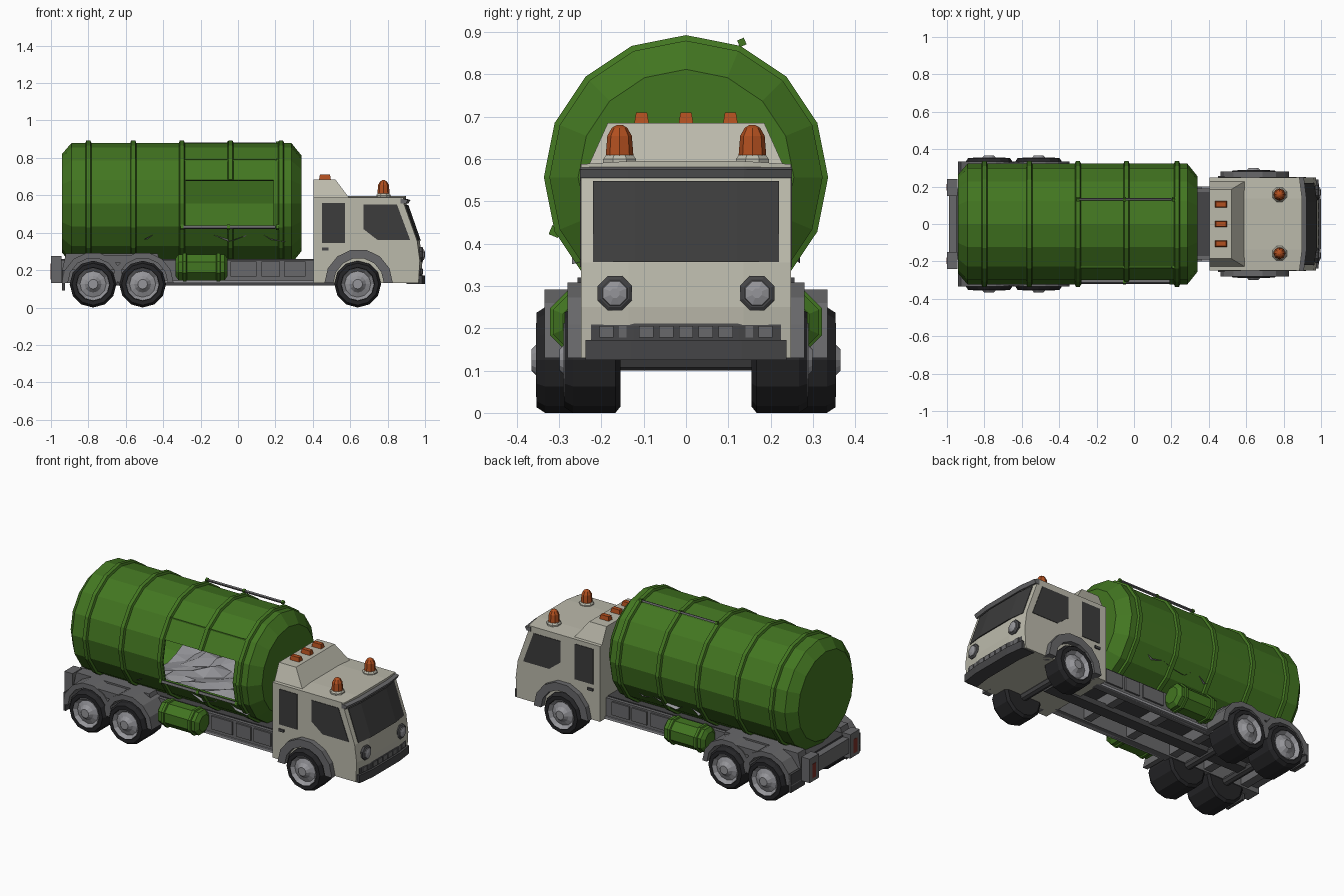
import bpy, bmesh, math, random
from math import sin, cos, radians, pi

if "Cube" in bpy.data.objects:
    bpy.data.objects.remove(bpy.data.objects["Cube"])

random.seed(4)
COL = {'green': (.055, .18, .015), 'beige': (.50, .49, .41), 'glass': (.045, .045, .045),
       'rubber': (.018, .018, .02), 'grey': (.14, .14, .145), 'dark': (.06, .06, .063),
       'metal': (.3, .3, .32), 'orange': (.45, .08, .014), 'red': (.2, .03, .02)}
MATS = {}
for key, c in COL.items():
    MATS[key] = bpy.data.materials.new(key)
    MATS[key].diffuse_color = (*c, 1)


def mesh(name, verts, faces, color):
    me = bpy.data.meshes.new(name)
    me.from_pydata(verts, [], faces)
    bm = bmesh.new()
    bm.from_mesh(me)
    bmesh.ops.recalc_face_normals(bm, faces=bm.faces)
    bm.to_mesh(me)
    bm.free()
    me.materials.append(MATS[color])
    ob = bpy.data.objects.new(name, me)
    bpy.context.collection.objects.link(ob)
    return ob


def loft(name, rings, color, caps=True, skip=()):
    """Join equal closed rings; skip holds (ring, side) quads to leave open."""
    n = len(rings[0])
    verts = [v for r in rings for v in r]
    faces = [(i*n+k, i*n+(k+1) % n, (i+1)*n+(k+1) % n, (i+1)*n+k)
             for i in range(len(rings)-1) for k in range(n) if (i, k) not in skip]
    if caps:
        faces += [tuple(range(n)), tuple(range(len(verts)-n, len(verts)))]
    return mesh(name, verts, faces, color)


def prism(name, pts, y0, y1, color):
    return loft(name, [[(x, y, z) for x, z in pts] for y in (y0, y1)], color)


def box(name, x0, x1, y0, y1, z0, z1, color):
    return prism(name, [(x0, z0), (x1, z0), (x1, z1), (x0, z1)], y0, y1, color)


def lathe(name, prof, c, axis, n, color, phase=0, **kw):
    """Turn (distance along axis, radius) pairs about an axis through c."""
    rings = []
    for a, r in prof:
        ring = []
        for k in range(n):
            t = phase + 2*pi*k/n
            u, v = r*cos(t), r*sin(t)
            d = {'X': (a, u, v), 'Y': (u, a, v), 'Z': (u, v, a)}[axis]
            ring.append(tuple(p+q for p, q in zip(c, d)))
        rings.append(ring)
    return loft(name, rings, color, **kw)


def arch(name, cx, cz, r0, r1, y0, y1, color, n=7):
    ang = [pi*i/n for i in range(n+1)]
    pts = [(cx+r1*cos(t), cz+r1*sin(t)) for t in ang]
    pts += [(cx+r0*cos(t), cz+r0*sin(t)) for t in reversed(ang)]
    return prism(name, pts, y0, y1, color)


# Main tank with a side opening
TZ, R = .557, .323
hole = {(2, 7), (2, 8)}
tank = lathe('tank', [(-.94, .265), (-.89, R), (-.282, R), (.19, R), (.285, R), (.34, .255)],
             (0, 0, TZ), 'X', 16, 'green', skip=hole)
sol = tank.modifiers.new('wall', 'SOLIDIFY')
sol.thickness, sol.offset = .01, -1

# Raised bands around the tank
for x in (-.8, -.56, -.3, -.04, .23):
    gap = {(i, k) for i in range(3) for k in (7, 8)} if x == -.04 else ()
    lathe('tank_band', [(x-.018, .318), (x-.011, .336), (x+.011, .336), (x+.018, .318)],
          (0, 0, TZ), 'X', 16, 'green', caps=False, skip=gap)

# Door rails on the tank
for deg, rr, rad, col in ((67.5, .345, .008, 'grey'), (202.5, .335, .011, 'grey'), (135, .326, .006, 'green')):
    t = radians(deg)
    c = (0, rr*cos(t), TZ+rr*sin(t))
    lathe('door_rail', [(-.295, rad), (.2, rad)], c, 'X', 4, col, phase=t)
    for x in (-.3, -.05, .21):
        lathe('rail_bracket', [(x-.008, rad*1.5), (x+.008, rad*1.5)], c, 'X', 4, 'green', phase=t)

# Uneven load inside the tank
nx, ny = 10, 7
gv = [(-.5+.75*i/nx, -.27+.54*j/ny, .385+random.uniform(-.035, .035)) for i in range(nx+1) for j in range(ny+1)]
gf = []
for i in range(nx):
    for j in range(ny):
        a = i*(ny+1)+j
        b = a+ny+1
        gf += [(a, b, b+1), (a, b+1, a+1)]
mesh('load', gv, gf, 'metal')


# Cab shell with slightly bowed front
def bowed(name, pts, ys, color, bow=.014, front=.87, roof=.007):
    inner = [(x+(bow if x > front else 0), z+(roof if z > .58 else 0)) for x, z in pts]
    rings = []
    for y in (-ys, -ys*.55, ys*.55, ys):
        rings.append([(x, y, z) for x, z in (pts if abs(y) == ys else inner)])
    return loft(name, rings, color)


bowed('cab', [(.405, .13), (.965, .13), (.972, .25), (.958, .355), (.885, .56), (.885, .588), (.405, .588)], .248, 'beige')
bowed('windscreen', [(.95, .357), (.964, .357), (.897, .548), (.88, .548)], .22, 'glass')
bowed('sun_visor', [(.87, .555), (.897, .555), (.908, .575), (.87, .583)], .25, 'grey')
bowed('bumper', [(.90, .125), (.985, .125), (.985, .172), (.90, .172)], .238, 'dark')
bowed('grille_frame', [(.95, .172), (.974, .172), (.974, .205), (.968, .22), (.95, .22)], .225, 'dark', bow=.012)
for i in range(9):
    y = (i-4)*.047
    box('grille_slat', .97, .99 if abs(y) < .13 else .984, y-.017, y+.017, .178, .205, 'grey')

# Roof fairing
loft('roof_fairing', [[(.405, -.23, .585), (.595, -.23, .585), (.595, .23, .585), (.405, .23, .585)],
                      [(.405, -.185, .685), (.52, -.185, .685), (.52, .185, .685), (.405, .185, .685)]], 'beige')
for y in (-.105, 0, .105):
    loft('roof_marker', [[(.465+sx*w, y+sy*h, z) for sx, sy in ((-1, -1), (1, -1), (1, 1), (-1, 1))]
                         for z, w, h in ((.68, .032, .018), (.71, .027, .013))], 'orange')


def wheel(name, x, s, y0, y1):
    c = (x, 0, .125)
    lathe(name+'_tyre', [(s*y0, .11), (s*(y0+.012), .125), (s*(y1-.02), .125), (s*y1, .112),
                         (s*y1, .09), (s*(y1-.02), .084)], c, 'Y', 12, 'rubber', phase=pi/2)
    lathe(name+'_rim', [(s*(y1-.03), .09), (s*(y1+.002), .087), (s*(y1-.018), .07),
                        (s*(y1-.008), .045), (s*(y1+.012), .026)], c, 'Y', 12, 'metal', phase=pi/2)


for s in (-1, 1):
    # Cab side details
    def side(name, pts, y, color):
        prism(name, pts, s*.24, s*y, color)
    side('front_side_window', [(.67, .55), (.85, .55), (.92, .362), (.745, .362), (.67, .42)], .251, 'glass')
    side('rear_side_window', [(.45, .56), (.573, .56), (.573, .345), (.45, .345)], .251, 'glass')
    side('door_handle', [(.45, .305), (.485, .305), (.485, .32), (.45, .32)], .256, 'dark')
    arch('front_fender', .645, .13, .135, .183, s*.2, s*.28, 'grey')
    lathe('headlight_ring', [(.95, .044), (.985, .044), (.99, .036)], (0, s*.168, .283), 'X', 8, 'dark', phase=pi/8)
    lathe('headlight', [(.98, .036), (.994, .03), (1.0, .012)], (0, s*.168, .283), 'X', 8, 'metal', phase=pi/8)

    # Roof beacons
    lathe('beacon_base', [(.58, .042), (.6, .042), (.61, .034)], (.778, s*.157, 0), 'Z', 8, 'beige', phase=pi/8)
    lathe('beacon', [(.605, .033), (.655, .029), (.674, .018), (.681, .006)], (.778, s*.157, 0), 'Z', 8, 'orange')

    # Wheels
    wheel('front_wheel', .64, s, .155, .287)
    for x in (-.775, -.51):
        wheel('rear_wheel', x, s, .155, .353)
        arch('rear_fender', x, .13, .135, .166, s*.17, s*.335, 'grey')
    prism('fender_bridge', [(-.70, .24), (-.585, .24), (-.575, .28), (-.71, .28)], s*.17, s*.33, 'grey')
    box('mud_flap', -.94, -.925, s*.2, s*.335, .09, .2, 'dark')

    # Chassis rails and side lockers
    box('chassis_rail', -.95, .42, s*.15, s*.19, .13, .255, 'grey')
    for x0, x1 in ((-.04, .1), (.125, .225), (.245, .36)):
        box('side_locker', x0, x1, s*.19, s*.2, .165, .245, 'grey')
    box('lower_rail', -.4, .42, s*.17, s*.2, .13, .145, 'metal')
    prism('tank_cradle', [(-.94, .2), (-.4, .2), (-.43, .29), (-.92, .29)], s*.17, s*.24, 'grey')

    # Side fuel tanks
    c = (0, s*.245, .215)
    lathe('fuel_tank', [(-.335, .05), (-.318, .075), (-.072, .075), (-.055, .05)], c, 'X', 8, 'green', phase=pi/8)
    for x in (-.285, -.105):
        lathe('fuel_tank_band', [(x-.012, .074), (x-.008, .083), (x+.008, .083), (x+.012, .074)],
              c, 'X', 8, 'green', phase=pi/8)

    # Rear lamps
    box('rear_bumper_end', -1, -.945, s*.15, s*.24, .13, .275, 'grey')
    box('rear_lamp', -1.002, -.98, s*.18, s*.215, .15, .235, 'red')

# Chassis deck, rear bar, cross members, axles, drive shaft
box('chassis_deck', -.95, .42, -.17, .17, .21, .26, 'dark')
box('rear_bumper', -.99, -.945, -.15, .15, .16, .25, 'grey')
for x in (-.9, -.64, -.4, -.1, .2):
    box('cross_member', x-.025, x+.025, -.15, .15, .14, .21, 'grey')
for x in (-.775, -.51, .64):
    lathe('axle', [(-.2, .025), (.2, .025)], (x, 0, .125), 'Y', 8, 'dark')
box('drive_shaft', -.78, .6, -.035, .035, .117, .15, 'dark')

for m in bpy.data.materials:
    if m.users and not m.is_grease_pencil:
        m.use_nodes = True
        m.node_tree.nodes["Principled BSDF"].inputs["Base Color"].default_value = m.diffuse_color
